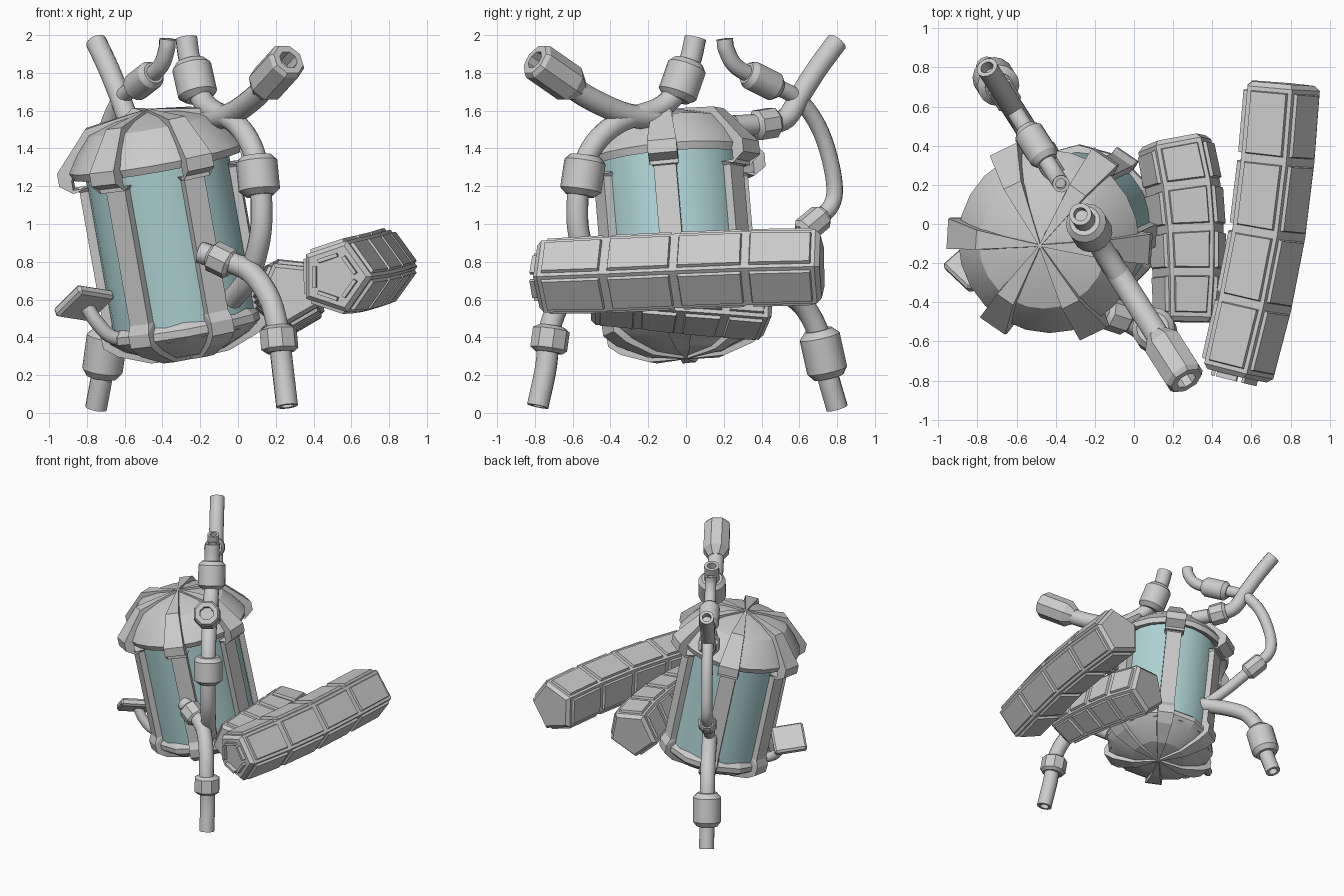
import bpy, bmesh, math
from mathutils import Vector, Matrix

if "Cube" in bpy.data.objects:
    bpy.data.objects.remove(bpy.data.objects["Cube"])

PLANE_N = Vector((0.84, 0.54, 0))          # all pipes lie in one vertical plane
BASE = Vector((-0.25, 0.0, 0.3))           # canister bottom and tilted axis
AXIS = Vector((-0.23, -0.11, 1.3)).normalized()
TILT = Matrix.Translation(BASE) @ Vector((0, 0, 1)).rotation_difference(AXIS).to_matrix().to_4x4()

glass_mat = bpy.data.materials.new("pale_glass")
glass_mat.diffuse_color = (0.43, 0.66, 0.67, 1)
glass_mat.use_nodes = True
glass_mat.node_tree.nodes["Principled BSDF"].inputs["Base Color"].default_value = glass_mat.diffuse_color


def finish(bm, name, angle=30, mat=None):
    bmesh.ops.recalc_face_normals(bm, faces=bm.faces[:])
    me = bpy.data.meshes.new(name)
    bm.to_mesh(me)
    bm.free()
    for p in me.polygons:
        p.use_smooth = True
    me.set_sharp_from_angle(angle=math.radians(angle))
    ob = bpy.data.objects.new(name, me)
    bpy.context.collection.objects.link(ob)
    if mat:
        me.materials.append(mat)
    return ob


def sweep(rings, n, ref, roll=0.0):
    """Skin n-sided rings given as (point, tangent, radius)."""
    bm = bmesh.new()
    loops = []
    for p, t, r in rings:
        t = t.normalized()
        a = t.cross(ref).normalized()
        b = a.cross(t)
        loops.append([bm.verts.new(p + r * (math.cos(w) * a + math.sin(w) * b))
                      for w in (roll + math.tau * k / n for k in range(n))])
    sides = []
    for l0, l1 in zip(loops, loops[1:]):
        for k in range(n):
            j = (k + 1) % n
            sides.append(bm.faces.new((l0[k], l0[j], l1[j], l1[k])))
    ends = [bm.faces.new(loops[0][::-1]), bm.faces.new(loops[-1])]
    return bm, sides, ends


def smooth_path(pts, steps=5):
    """Catmull-Rom through the points."""
    q = [2 * pts[0] - pts[1]] + pts + [2 * pts[-1] - pts[-2]]
    out = []
    for i in range(1, len(q) - 2):
        a, b, c, d = q[i - 1:i + 3]
        for k in range(steps):
            t = k / steps
            out.append(0.5 * (2 * b + (c - a) * t + (2 * a - 5 * b + 4 * c - d) * t * t
                              + (3 * b - a - 3 * c + d) * t ** 3))
    return out + [pts[-1]]


def tangents(path):
    m = len(path) - 1
    return [path[min(i + 1, m)] - path[max(i - 1, 0)] for i in range(m + 1)]


def P(y, z):
    return Vector((-(y + 0.38) / 1.57, y, z))


def pipe(name, pts, r, hollow=False):
    pts = [Vector(p) if len(p) == 3 else P(*p) for p in pts]
    path = smooth_path(pts)
    rings = [(p, t, r) for p, t in zip(path, tangents(path))]
    if hollow:                              # bore at the last end
        p, t = rings[-1][0], rings[-1][1].normalized()
        rings += [(p, t, r * 0.6), (p - t * 0.06, t, r * 0.6)]
    finish(sweep(rings, 14, PLANE_N)[0], name, 40)


def coupler(name, a, b, r, n, hollow=False):
    a, b = [Vector(p) if len(p) == 3 else P(*p) for p in (a, b)]
    d = b - a
    prof = [(0, .68), (0.14, 1), (0.86, 1), (1, .75)]
    if hollow:
        prof = [(0, .6), (0.2, 1), (0.93, 1), (1, .85), (1, .5), (0.7, .5)]
    rings = [(a + d * s, d, r * k) for s, k in prof]
    finish(sweep(rings, n, PLANE_N, math.pi / n)[0], name)


def lathe(name, prof, n, mat=None, angle=30):
    rings = [(Vector((0, 0, s)), Vector((0, 0, 1)), max(r, 0.001)) for r, s in prof]
    ob = finish(sweep(rings, n, Vector((0, 1, 0)))[0], name, angle, mat)
    ob.matrix_world = TILT


# Canister: glass, domed cap, base dish
lathe("glass_cylinder", [(.385, .12), (.385, 1.12)], 24, glass_mat)
lathe("cap", [(.36, 1.1), (.41, 1.05), (.455, 1.03), (.47, 1.07), (.41, 1.16),
              (.33, 1.25), (.18, 1.295), (0, 1.32)], 24, angle=20)
lathe("base_dish", [(0, 0), (.2, .02), (.35, .085), (.42, .14), (.42, .18), (.38, .22)], 12, angle=15)

# Six frame ribs running from apex to apex
RIB = [(0.0, 1.335, .0), (.34, 1.285, .05), (.525, 1.08, .078), (.525, 1.01, .078), (.45, .98, .075),
       (.425, .96, .06), (.425, .24, .06), (.45, .19, .065), (.445, .12, .065), (.375, .065, .06),
       (.21, 0, .035), (0, -.015, .0)]
for i in range(6):
    bm = bmesh.new()
    rows = []
    for r, s, w in RIB:
        w = max(w, .004)
        ri, si = max(r - .07, 0), s + (.05 if s < .65 else -.05) * (s > 1.0 or s < .2)
        rows.append([bm.verts.new(c) for c in ((r, -w, s), (r, w, s), (ri, w, si), (ri, -w, si))])
    for a, b in zip(rows, rows[1:]):
        for k in range(4):
            j = (k + 1) % 4
            bm.faces.new((a[k], a[j], b[j], b[k]))
    bm.faces.new(rows[0])
    bm.faces.new(rows[-1])
    ob = finish(bm, f"frame_rib_{i + 1}", 15)
    ob.matrix_world = TILT @ Matrix.Rotation(math.radians(60 * i - 4), 4, 'Z')


# Panelled pentagonal arcs beside the canister
def panel_arc(name, pts, radii, roll):
    pts = [Vector(p) for p in pts]
    ts = tangents(pts)
    rings = list(zip(pts, ts, radii))
    for i, sgn in ((0, -1), (-1, 1)):       # chamfered end rings
        p, t, r = rings[i]
        e = (p + t.normalized() * .025 * sgn, t, r * .86)
        rings = [e] + rings if i == 0 else rings + [e]
    bm, sides, ends = sweep(rings, 5, Vector((0, 0, 1)), math.radians(roll))
    bmesh.ops.recalc_face_normals(bm, faces=bm.faces[:])
    panels = sides[5:-5]
    bmesh.ops.inset_individual(bm, faces=panels, thickness=.03, depth=0)
    bmesh.ops.inset_individual(bm, faces=panels, thickness=.007, depth=.018)
    finish(bm, name, 12)


panel_arc("outer_panel_arc", [(.517, -.745, .722), (.60, -.40, .735), (.67, -.04, .752),
                              (.715, .33, .767), (.745, .695, .775)], [.2, .207, .207, .207, .205], 0)
panel_arc("inner_panel_arc", [(.275, -.475, .64), (.28, -.25, .635), (.275, -.03, .62),
                              (.255, .19, .605), (.213, .405, .585)], [.175, .19, .2, .205, .2], -24)
# Small trim plates on the front end of the outer arc
for k in range(5):
    bm = bmesh.new()
    bmesh.ops.create_cube(bm, size=1)
    bmesh.ops.scale(bm, vec=(.02, .05, .11), verts=bm.verts)
    ob = finish(bm, f"end_trim_{k + 1}")
    w = math.radians(36 + 72 * k)
    ob.matrix_world = (Matrix.Translation((.51, -.775, .72)) @ Matrix.Rotation(-.24, 4, 'Z')
                       @ Matrix.Translation((.105 * math.cos(w), 0, .105 * math.sin(w)))
                       @ Matrix.Rotation(-w, 4, 'Y'))

# Front pipes
pipe("front_upper_branch", [(-.1, 1.56), (-.3, 1.575), (-.5, 1.66), (-.64, 1.75)], .062)
coupler("front_upper_nozzle", (-.57, 1.71), (-.8, 1.87), .105, 8, True)
pipe("front_main_pipe", [(-.33, .6), (-.47, .72), (-.56, .92), (-.575, 1.1), (-.55, 1.28), (-.48, 1.43),
                         (-.35, 1.54), (-.15, 1.61), (-.05, 1.7), (.02, 1.86), (.05, 1.985)], .058, True)
coupler("front_top_collar", (-.055, 1.66), (.015, 1.86), .105, 16)
coupler("front_side_collar", (-.562, 1.15), (-.53, 1.36), .11, 16)
pipe("front_leg_pipe", [(-.2, -.43, .85), (-.08, -.47, .81), (.06, -.55, .75), (.16, -.65, .62),
                        (.21, -.72, .45), (.235, -.74, .25), (.26, -.785, .035)], .058, True)
coupler("front_leg_root_nut", (-.15, -.45, .84), (-.03, -.49, .78), .085, 8)
coupler("front_leg_nut", (-.71, .46), (-.73, .32), .1, 8)

# Rear pipes
pipe("rear_top_pipe", [(.25, 1.52), (.42, 1.53), (.53, 1.56), (.61, 1.69), (.7, 1.83), (.8, 1.965)], .056, True)
coupler("rear_top_nut", (.36, 1.52), (.48, 1.54), .085, 8)
pipe("rear_main_pipe", [(.33, .72), (.5, .85), (.68, 1.01), (.77, 1.1), (.785, 1.22), (.74, 1.42), (.67, 1.57),
                        (.57, 1.68), (.42, 1.75), (.27, 1.83), (.215, 1.92), (.205, 1.98)], .044, True)
coupler("rear_upper_collar", (.49, 1.715), (.32, 1.8), .078, 16)
coupler("rear_side_nut", (.61, .95), (.73, 1.05), .072, 8)
pipe("rear_leg_pipe", [(.3, .73), (.48, .66), (.62, .57), (.71, .4), (.745, .22), (.8, .025)], .058, True)
coupler("rear_leg_collar", (.7, .44), (.755, .19), .108, 16)

# Side paddle on its stem
pipe("paddle_stem", [(-.8, -.19, .56), (-.74, -.19, .47), (-.66, -.17, .4), (-.5, -.12, .38)], .038)
bm = bmesh.new()
bmesh.ops.create_cube(bm, size=1)
bmesh.ops.scale(bm, vec=(.25, .23, .06), verts=bm.verts)
bmesh.ops.bevel(bm, geom=bm.edges[:], offset=.015, segments=1, affect='EDGES')
ob = finish(bm, "side_paddle", 20)
n = Vector((-.32, .5, .8)).normalized()
ex = Vector((.19, .17, -.03)).normalized()
ey = n.cross(ex).normalized()
ob.matrix_world = Matrix.Translation((-.815, -.2, .58)) @ Matrix((ey.cross(n), ey, n)).transposed().to_4x4()
